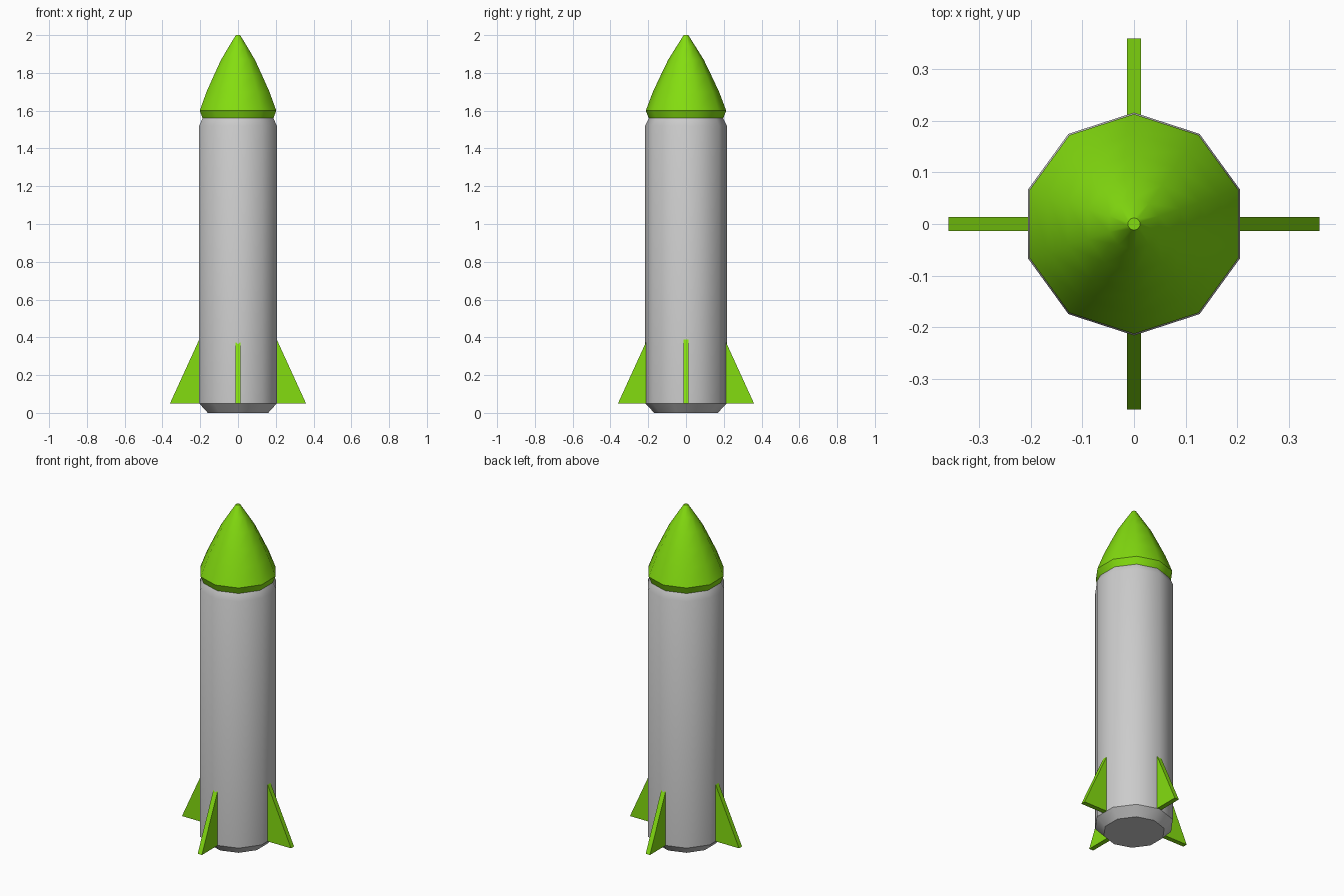
import bpy, bmesh, math
from mathutils import Matrix

if "Cube" in bpy.data.objects:
    bpy.data.objects.remove(bpy.data.objects["Cube"])

SIDES = 10

green = bpy.data.materials.new("green_paint")
green.diffuse_color = (0.23, 0.72, 0.005, 1)
green.use_nodes = True
green.node_tree.nodes["Principled BSDF"].inputs["Base Color"].default_value = green.diffuse_color


def finish(name, bm, mat=None, smooth=False):
    bmesh.ops.recalc_face_normals(bm, faces=bm.faces)
    mesh = bpy.data.meshes.new(name)
    bm.to_mesh(mesh)
    bm.free()
    obj = bpy.data.objects.new(name, mesh)
    bpy.context.collection.objects.link(obj)
    if mat:
        mesh.materials.append(mat)
    if smooth:
        bpy.ops.object.select_all(action='DESELECT')
        obj.select_set(True)
        bpy.context.view_layer.objects.active = obj
        bpy.ops.object.shade_smooth_by_angle(angle=math.radians(40))
    return obj


def turned(name, profile, mat=None):
    """Closed ten-sided solid from (radius, z) rings, a corner pointing to +y."""
    bm = bmesh.new()
    rings = []
    for r, z in profile:
        angles = [math.pi / 2 + 2 * math.pi * i / SIDES for i in range(SIDES)]
        rings.append([bm.verts.new((r * math.cos(a), r * math.sin(a), z)) for a in angles])
    for low, high in zip(rings, rings[1:]):
        for i in range(SIDES):
            j = (i + 1) % SIDES
            bm.faces.new((low[i], low[j], high[j], high[i]))
    bm.faces.new(rings[0])
    bm.faces.new(rings[-1])
    return finish(name, bm, mat, smooth=True)


def fin(name, angle):
    """Thin tapered plate standing out from the hull."""
    bm = bmesh.new()
    outline = [(0.18, 0.05), (0.36, 0.05), (0.2, 0.4), (0.18, 0.4)]
    face = bm.faces.new([bm.verts.new((x, -0.014, z)) for x, z in outline])
    side = bmesh.ops.extrude_face_region(bm, geom=[face])["geom"]
    moved = [v for v in side if isinstance(v, bmesh.types.BMVert)]
    bmesh.ops.translate(bm, verts=moved, vec=(0, 0.028, 0))
    bmesh.ops.rotate(bm, verts=bm.verts, cent=(0, 0, 0),
                     matrix=Matrix.Rotation(angle, 3, 'Z'))
    return finish(name, bm, green)


# Hull with chamfered tail and shoulder
turned("hull", [(0.168, 0), (0.216, 0.05), (0.216, 1.52), (0.197, 1.56)])

# Rounded nose cone
turned("nose_cone", [(0.197, 1.56), (0.213, 1.6), (0.175, 1.7), (0.135, 1.785),
                     (0.094, 1.87), (0.05, 1.94), (0.012, 2.0)], green)

# Four fins
for k, label in enumerate(("right", "back", "left", "front")):
    fin(label + "_fin", k * math.pi / 2)
